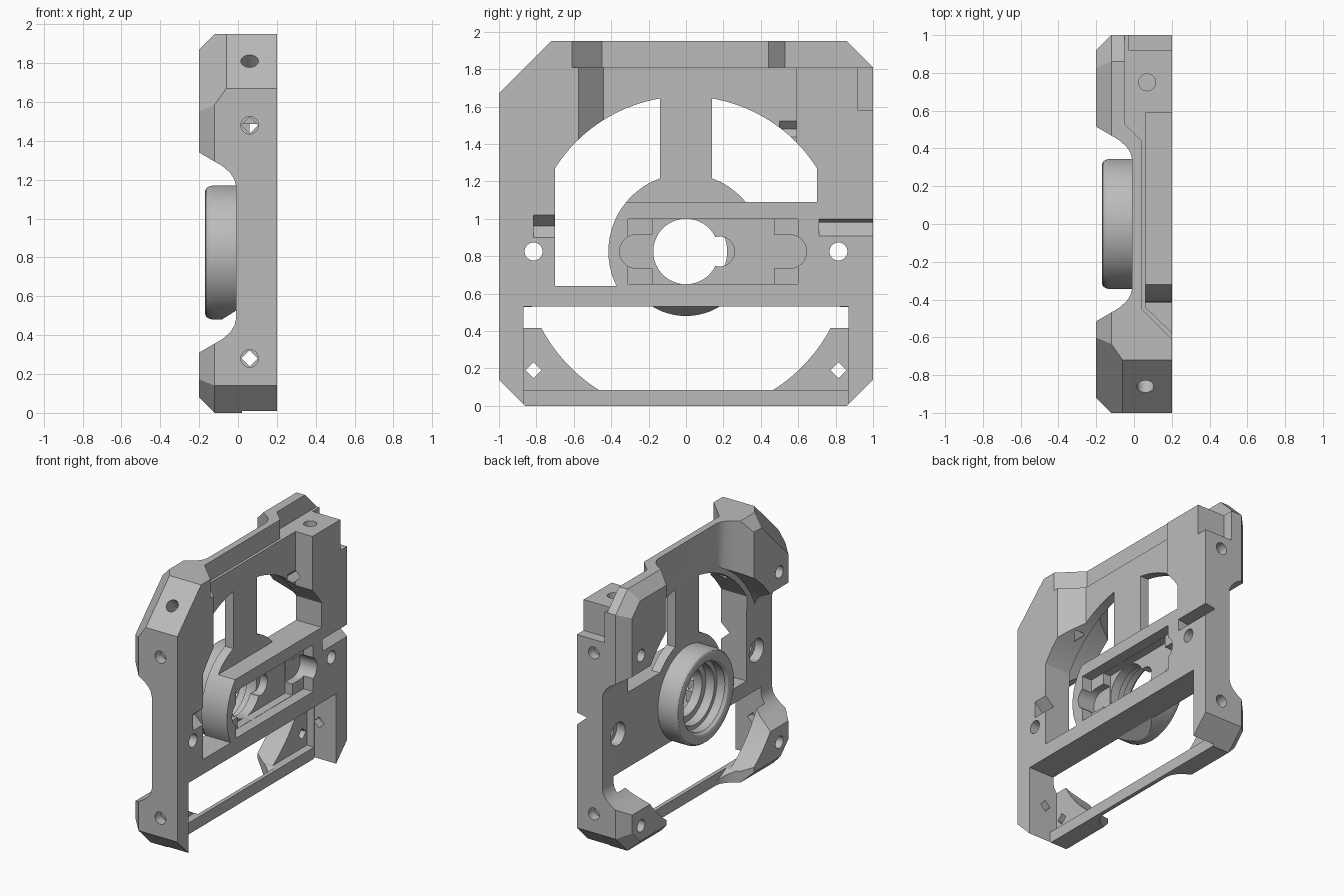
import bpy, bmesh, math
from mathutils import Matrix, Vector

cube = bpy.data.objects.get("Cube")
if cube:
    bpy.data.objects.remove(cube, do_unlink=True)

grey = bpy.data.materials.new("light grey")
grey.use_nodes = True
grey.diffuse_color = (0.5, 0.5, 0.5, 1)
grey.node_tree.nodes["Principled BSDF"].inputs["Base Color"].default_value = (0.5, 0.5, 0.5, 1)

CZ = 0.825   # height of the central axis


def finish(name, bm):
    bmesh.ops.recalc_face_normals(bm, faces=bm.faces)
    mesh = bpy.data.meshes.new(name)
    bm.to_mesh(mesh)
    bm.free()
    mesh.materials.append(grey)
    ob = bpy.data.objects.new(name, mesh)
    bpy.context.collection.objects.link(ob)
    return ob


def prism_bm(pts, axis, lo, hi):
    """Extrude a 2D outline along an axis; the other two axes keep xyz order."""
    def place(p, t):
        v = list(p)
        v.insert("xyz".index(axis), t)
        return v
    bm = bmesh.new()
    face = bm.faces.new([bm.verts.new(place(p, lo)) for p in pts])
    out = bmesh.ops.extrude_face_region(bm, geom=[face])
    shift = Vector(place((0, 0), hi - lo))
    bmesh.ops.translate(bm, vec=shift, verts=[v for v in out["geom"] if isinstance(v, bmesh.types.BMVert)])
    return bm


def prism(pts, axis, lo, hi, matrix=None):
    bm = prism_bm(pts, axis, lo, hi)
    if matrix:
        bm.transform(matrix)
    return finish("cutter", bm)


def box(x0, x1, y0, y1, z0, z1):
    return prism([(y0, z0), (y1, z0), (y1, z1), (y0, z1)], "x", x0, x1)


def circle(a, b, r, n=32):
    return [(a + r * math.cos(math.tau * i / n), b + r * math.sin(math.tau * i / n)) for i in range(n)]


def boolean(ob, cutter, mode="DIFFERENCE"):
    mod = ob.modifiers.new("cut", "BOOLEAN")
    mod.operation, mod.object, mod.solver = mode, cutter, "EXACT"
    bpy.context.view_layer.objects.active = ob
    bpy.ops.object.modifier_apply(modifier=mod.name)
    bpy.data.objects.remove(cutter, do_unlink=True)


# Frame blank, with its rear edges chamfered
outline = [(-1, 1.67), (-0.72, 1.95), (0.86, 1.95), (1, 1.81),
           (1, 0.14), (0.86, 0), (-0.86, 0), (-1, 0.14)]
bm = prism_bm(outline, "x", -0.2, 0.2)
for i, (y, z) in enumerate(outline):
    y2, z2 = outline[(i + 1) % len(outline)]
    n = Vector((0, z - z2, y2 - y)).normalized()
    x = -0.06 if i == 0 else -0.12
    bmesh.ops.bisect_plane(bm, geom=bm.verts[:] + bm.edges[:] + bm.faces[:], dist=1e-5,
                           plane_co=(x, y, z), plane_no=n + Vector((-1, 0, 0)), clear_outer=True)
    bmesh.ops.holes_fill(bm, edges=[e for e in bm.edges if e.is_boundary])
frame = finish("frame", bm)

# Crossing troughs on the rear, leaving four corner pads
half = [(-0.3, 0.575), (-0.2, 0.515), (-0.08, 0.445), (-0.04, 0.41), (-0.018, 0.375), (-0.01, 0.34)]
trough = half + [(x, -w) for x, w in reversed(half)]
boolean(frame, prism([(x, w + CZ) for x, w in trough], "y", -2, 2))
boolean(frame, prism(trough, "z", -1, 3))
boolean(frame, prism(circle(0, CZ, 0.87, 96), "x", -0.3, -0.011))

# Upper windows, around the spoke, the hub and the cross bar
window = prism(circle(0, CZ, 0.83, 96), "x", -0.4, 0.4)
boolean(window, box(-0.5, 0.5, -0.7, 0.7, 0.64, 2), "INTERSECT")
boolean(window, box(-0.5, 0.5, -0.14, 0.14, 0.5, 2))
boolean(window, box(-0.5, 0.5, -0.31, 0.9, 0.5, 1.09))
boolean(window, prism(circle(0, CZ, 0.415, 64), "x", -0.5, 0.5))
boolean(frame, window)

# Lower opening and its stepped surround
lower = prism(circle(0, CZ, 0.875, 96), "x", -0.4, 0.4)
boolean(lower, box(-0.5, 0.5, -0.87, 0.87, 0.085, 0.53), "INTERSECT")
boolean(frame, lower)
boolean(frame, box(0.02, 0.4, -0.87, 0.87, -0.2, 0.53))
boolean(frame, box(-0.04, 0.3, -0.869, 0.869, 0.085, 0.529))

# Recess above the cross bar, and the cut-back top edge
boolean(frame, prism([(0.3, -0.67), (0.06, -0.44), (0.06, 0.59), (0.3, 0.59)], "z", 1.09, 1.85))
boolean(frame, prism([(0.3, -0.71), (0.04, -0.45), (0.04, 0.44), (-0.05, 0.53), (-0.05, 1.2), (0.3, 1.2)],
                     "z", 1.81, 2.2))
boolean(frame, box(-0.03, 0.3, 0.92, 1.2, 1.58, 2.1))

# Stepped pocket with rounded side slots and a keyhole
boolean(frame, box(0.12, 0.3, -0.31, 0.6, 0.65, 1.0))
boolean(frame, box(0.06, 0.3, -0.18, 0.47, 0.652, 0.998))
for y0, y1 in ((-0.265, -0.17), (0.46, 0.555)):
    boolean(frame, box(0.061, 0.3, y0, y1, 0.735, 0.915))
for y in (-0.265, 0.555):
    boolean(frame, prism(circle(y, CZ, 0.09), "x", 0.061, 0.3))
boolean(frame, prism(circle(0, CZ, 0.175, 64), "x", -0.4, 0.4))
boolean(frame, prism(circle(0.18, CZ, 0.08), "x", -0.4, 0.4))

# V grooves in the side posts
boolean(frame, prism([(0.21, 0.89), (0.13, 0.96), (0.21, 1.03)], "y", -0.815, -0.6))
boolean(frame, prism([(0.21, 0.9), (0.12, 0.98), (0.12, 0.985), (0.21, 1.0)], "y", 0.71, 1.2))

# Screw holes
for s in (-1, 1):
    boolean(frame, prism(circle(s * 0.815, CZ, 0.048), "x", -0.4, 0.4))
    boolean(frame, prism(circle(s * 0.815, CZ, 0.085), "x", -0.3, 0.06))
    for z in (0.19, 1.46):
        boolean(frame, prism(circle(s * 0.815, z, 0.045, 24), "x", -0.3, -0.1))
    boolean(frame, prism(circle(s * 0.815, 0.19, 0.042, 4), "x", -0.3, 0.0))
    for z in (0.28, 1.48):
        a, b, c = sorted((s * 1.2, s * 0.93, s * 0.5))
        boolean(frame, prism(circle(0.06, z, 0.042, 4), "y", a, c))
        boolean(frame, prism(circle(0.06, z, 0.045, 24), "y", *sorted((s * 1.2, s * 0.93))))
boolean(frame, prism(circle(0.07, 0.75, 0.045, 24), "z", 1.7, 1.9))
tilt = Matrix.Translation((0.06, -0.86, 1.81)) @ Matrix.Rotation(math.radians(45), 4, "X")
boolean(frame, prism(circle(0, 0, 0.045, 24), "z", -0.12, 0.1, tilt))

# Rounded ring on the rear of the hub
profile = [(0.345, 0.0), (0.345, -0.13), (0.34, -0.15), (0.33, -0.164), (0.315, -0.17),
           (0.285, -0.17), (0.265, -0.163), (0.25, -0.145), (0.25, -0.08), (0.22, -0.08), (0.22, 0.0)]
bm = bmesh.new()
loop = [bm.verts.new((x, r, CZ)) for r, x in profile]
edges = [bm.edges.new((loop[i - 1], v)) for i, v in enumerate(loop)]
bmesh.ops.spin(bm, geom=loop + edges, cent=(0, 0, CZ), axis=(1, 0, 0), angle=math.tau, steps=64)
bmesh.ops.remove_doubles(bm, verts=bm.verts, dist=1e-4)
ring = finish("hub_ring", bm)
boolean(ring, prism([(-0.1, 0.47), (0.02, 0.545), (0.02, 0.47)], "y", -0.5, 0.5))

# Smooth the curved walls, keep the machined edges sharp
for ob in (frame, ring):
    bpy.ops.object.select_all(action="DESELECT")
    ob.select_set(True)
    bpy.context.view_layer.objects.active = ob
    bpy.ops.object.shade_smooth_by_angle(angle=math.radians(25))
